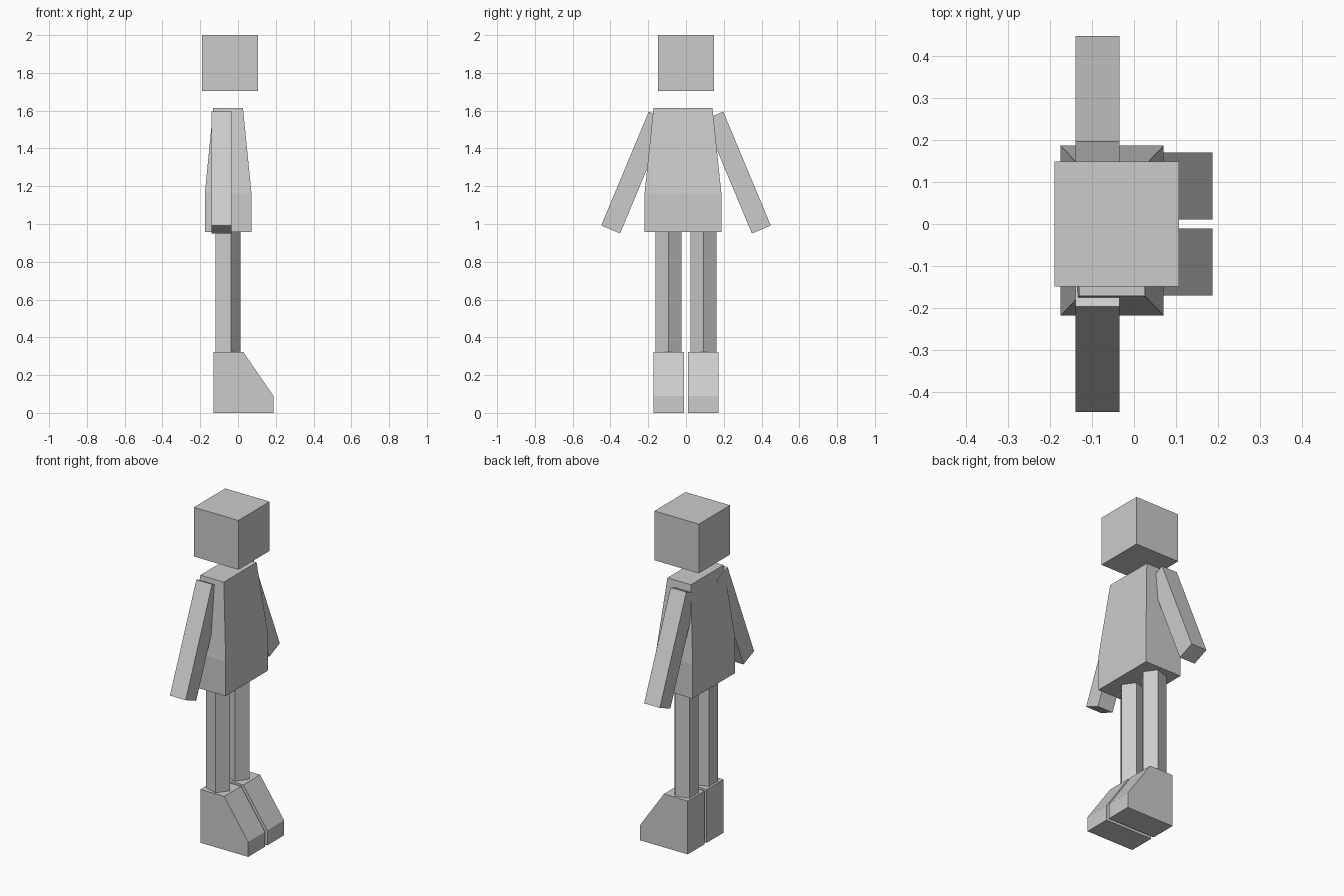
import bpy, bmesh, math
from mathutils import Matrix

if "Cube" in bpy.data.objects:
    bpy.data.objects.remove(bpy.data.objects["Cube"])

grey = bpy.data.materials.new("plain grey")
grey.diffuse_color = (0.6, 0.6, 0.6, 1)
grey.use_nodes = True
grey.node_tree.nodes["Principled BSDF"].inputs["Base Color"].default_value = grey.diffuse_color


def loft(name, rings):
    """Closed solid through a stack of matching point rings."""
    bm = bmesh.new()
    rows = [[bm.verts.new(p) for p in ring] for ring in rings]
    n = len(rows[0])
    for a, b in zip(rows, rows[1:]):
        for i in range(n):
            j = (i + 1) % n
            bm.faces.new((a[i], a[j], b[j], b[i]))
    bm.faces.new(rows[0])
    bm.faces.new(rows[-1])
    bmesh.ops.recalc_face_normals(bm, faces=bm.faces)
    me = bpy.data.meshes.new(name)
    bm.to_mesh(me)
    bm.free()
    me.materials.append(grey)
    ob = bpy.data.objects.new(name, me)
    bpy.context.collection.objects.link(ob)
    return ob


def rect(x0, x1, y0, y1, z):
    return [(x0, y0, z), (x1, y0, z), (x1, y1, z), (x0, y1, z)]


# Head and tapered torso
loft("head", [rect(-0.19, 0.107, -0.149, 0.149, z) for z in (1.703, 2.0)])
loft("torso", [rect(-0.175, 0.071, -0.219, 0.187, 0.957),
               rect(-0.175, 0.071, -0.219, 0.187, 1.165),
               rect(-0.131, 0.026, -0.172, 0.14, 1.615)])

# Profiles for the splayed arm (y, z) and the wedge shoe (x, z)
ARM = [(0.197, 1.595), (0.449, 0.992), (0.349, 0.95), (0.097, 1.553)]
SHOE = [(-0.131, 0), (0.188, 0), (0.188, 0.09), (0.028, 0.322), (-0.131, 0.322)]

for side, s in (("left", 1), ("right", -1)):
    loft(side + "_arm", [[(x, s * y, z) for y, z in ARM] for x in (-0.14, -0.035)])
    loft(side + "_shoe", [[(x, s * y, z) for x, z in SHOE] for y in (0.0105, 0.171)])
    # Five-sided leg with one edge facing forward
    loft(side + "_leg", [[(-0.06 + 0.072 * math.cos(math.tau * i / 5),
                           s * 0.092 + 0.072 * math.sin(math.tau * i / 5), z)
                          for i in range(5)] for z in (0.315, 0.965)])
